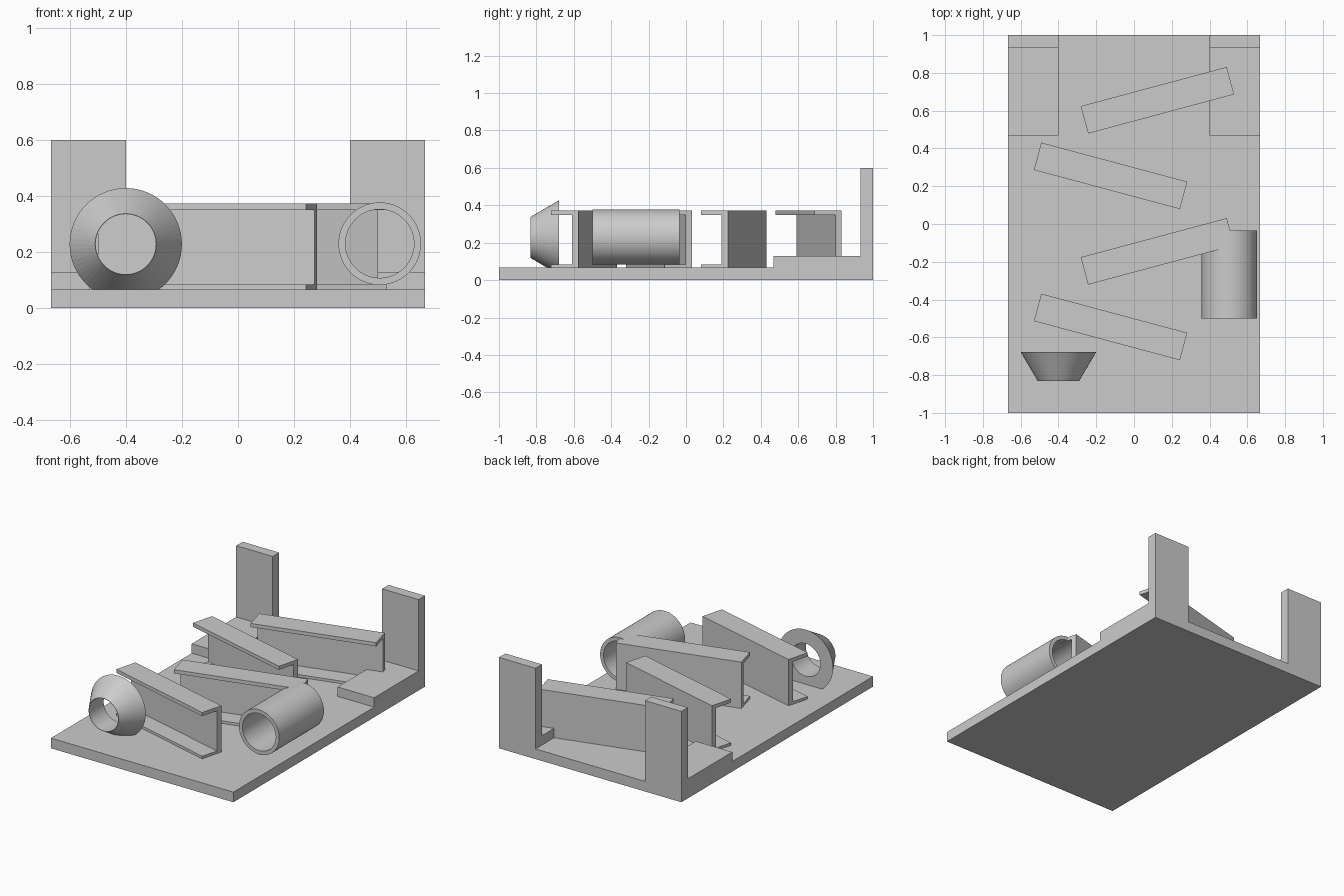
import bpy, bmesh
from math import cos, sin, pi, radians

if "Cube" in bpy.data.objects:
    bpy.data.objects.remove(bpy.data.objects["Cube"])


def make_object(name, bm):
    bmesh.ops.recalc_face_normals(bm, faces=bm.faces)
    mesh = bpy.data.meshes.new(name)
    bm.to_mesh(mesh)
    bm.free()
    obj = bpy.data.objects.new(name, mesh)
    bpy.context.collection.objects.link(obj)
    return obj


def extrude_profile(name, points, depth):
    """Extrude a (y, z) profile along x, centred on x = 0."""
    bm = bmesh.new()
    face = bm.faces.new([bm.verts.new((-depth / 2, y, z)) for y, z in points])
    ext = bmesh.ops.extrude_face_region(bm, geom=[face])
    moved = [v for v in ext["geom"] if isinstance(v, bmesh.types.BMVert)]
    bmesh.ops.translate(bm, verts=moved, vec=(depth, 0, 0))
    return make_object(name, bm)


def revolve_ring(name, section, location, sides=64):
    """Sweep a closed (radius, y) section around the y axis."""
    bm = bmesh.new()
    rings = [[bm.verts.new((r * cos(2 * pi * i / sides), y, r * sin(2 * pi * i / sides)))
              for r, y in section] for i in range(sides)]
    n = len(section)
    for i in range(sides):
        a, b = rings[i], rings[(i + 1) % sides]
        for j in range(n):
            k = (j + 1) % n
            bm.faces.new((a[j], a[k], b[k], b[j]))
    obj = make_object(name, bm)
    obj.location = location
    return obj


# Flat base plate
extrude_profile("base_plate", [(-1, 0), (1, 0), (1, 0.067), (-1, 0.067)], 1.333)

# L-shaped corner brackets at the back
for side, x in (("left", -0.533), ("right", 0.533)):
    bracket = extrude_profile(
        side + "_corner_bracket",
        [(0.469, 0.03), (1, 0.03), (1, 0.6), (0.933, 0.6), (0.933, 0.129), (0.469, 0.129)],
        0.267)
    bracket.location.x = x

# Zigzag channel beams, open towards the front
channel = [(-0.075, 0.06), (0.075, 0.06), (0.075, 0.373), (-0.075, 0.373),
           (-0.075, 0.349), (0.041, 0.349), (0.041, 0.084), (-0.075, 0.084)]
for i, (x, y, angle) in enumerate([(-0.124, -0.545, -15), (0.124, -0.145, 15),
                                   (-0.124, 0.255, -15), (0.124, 0.655, 15)]):
    beam = extrude_profile(f"channel_beam_{i + 1}", channel, 0.8)
    beam.location = (x, y, 0)
    beam.rotation_euler.z = radians(angle)

# Open tube at the right
revolve_ring("tube", [(0.147, -0.233), (0.147, 0.233), (0.122, 0.233), (0.122, -0.233)],
             (0.505, -0.268, 0.23))

# Conical ring with a straight bore at the front left
revolve_ring("cone_ring", [(0.109, -0.077), (0.2, 0.077), (0.107, 0.077), (0.107, -0.077)],
             (-0.4, -0.755, 0.228))
